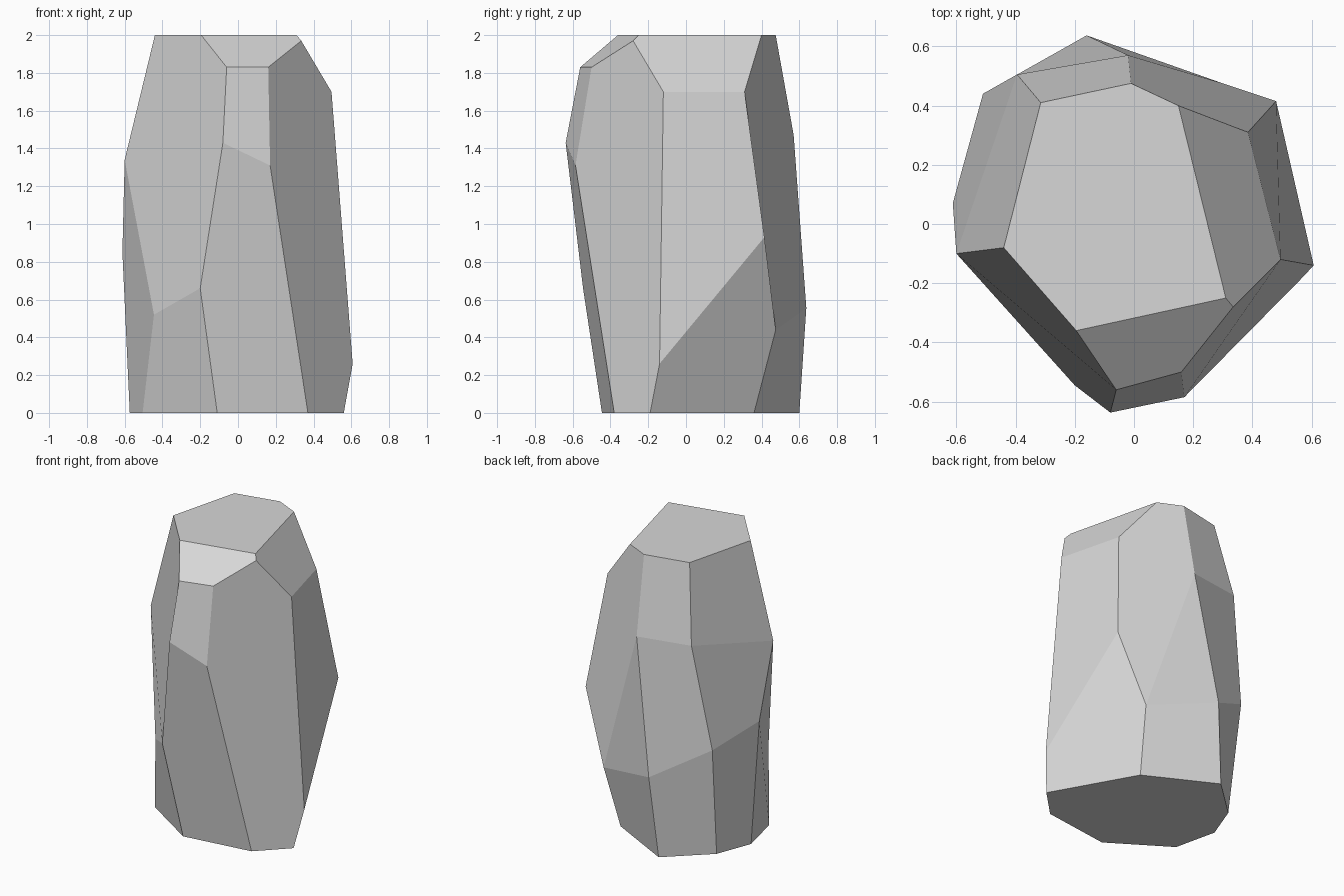
import bpy
import bmesh

# Remove the default cube only
default_cube = bpy.data.objects.get("Cube")
if default_cube:
    bpy.data.objects.remove(default_cube, do_unlink=True)


def make_material(name, colour):
    material = bpy.data.materials.new(name)
    material.use_nodes = True
    material.diffuse_color = colour
    shader = material.node_tree.nodes["Principled BSDF"]
    shader.inputs["Base Color"].default_value = colour
    shader.inputs["Roughness"].default_value = 0.9
    return material


def at_height(outline, height):
    """Lift a flat outline to one height."""
    return [(x, y, height) for x, y in outline]


def hewn_stone(name, corners, facets, material):
    """Join lettered corners into flat facets, one word per facet."""
    bm = bmesh.new()
    verts = {letter: bm.verts.new(point) for letter, point in corners.items()}
    for facet in facets.split():
        bm.faces.new([verts[letter] for letter in facet])
    bmesh.ops.recalc_face_normals(bm, faces=bm.faces)
    mesh = bpy.data.meshes.new(name)
    bm.to_mesh(mesh)
    bm.free()
    mesh.materials.append(material)
    stone = bpy.data.objects.new(name, mesh)
    bpy.context.collection.objects.link(stone)
    return stone


corners = {}

# Flat crown on top
corners.update(zip("abcdef", at_height(
    [(-.44, -.08), (-.195, -.36), (.31, -.25),
     (.15, .4), (-.01, .475), (-.315, .41)], 2)))

# Chipped shoulders below the crown
corners.update(zip("ABCDESTJIH", [
    (-.06, -.56, 1.83), (.16, -.5, 1.83), (.335, -.28, 1.97),
    (.495, -.12, 1.7), (.385, .31, 1.7), (-.02, .57, 1.47),
    (-.395, .505, 1.48), (-.6, -.1, 1.34),
    (-.08, -.637, 1.43), (.17, -.585, 1.31)]))

# Widest corners around the body
corners.update(zip("LMKURNFG", [
    (-.2, -.545, .66), (-.445, -.27, .52), (-.612, .07, .85),
    (-.51, .44, .76), (-.16, .637, .555), (.3, .475, .44),
    (.48, .415, .93), (.607, -.14, .26)]))

# Flat foot on the ground
corners.update(zip("opqrstuv", at_height(
    [(-.11, -.445), (.37, -.38), (.56, -.19), (.25, .36),
     (-.21, .6), (-.48, .35), (-.573, .105), (-.505, -.19)], 0)))

# Facets grouped as caps, front, right, back and left
facets = """
    abcdef opqrstuv
    bcCBA ABHI IHpoL abAILMJ MLov
    BCDGqpH cdEDC DEFG GFNrq
    deSNFE SRN NRsr efTS STUR RUts
    faJT TJKU KUtu JMvuK
"""

stone_grey = make_material("stone grey", (.68, .68, .68, 1))
hewn_stone("standing_stone", corners, facets, stone_grey)
